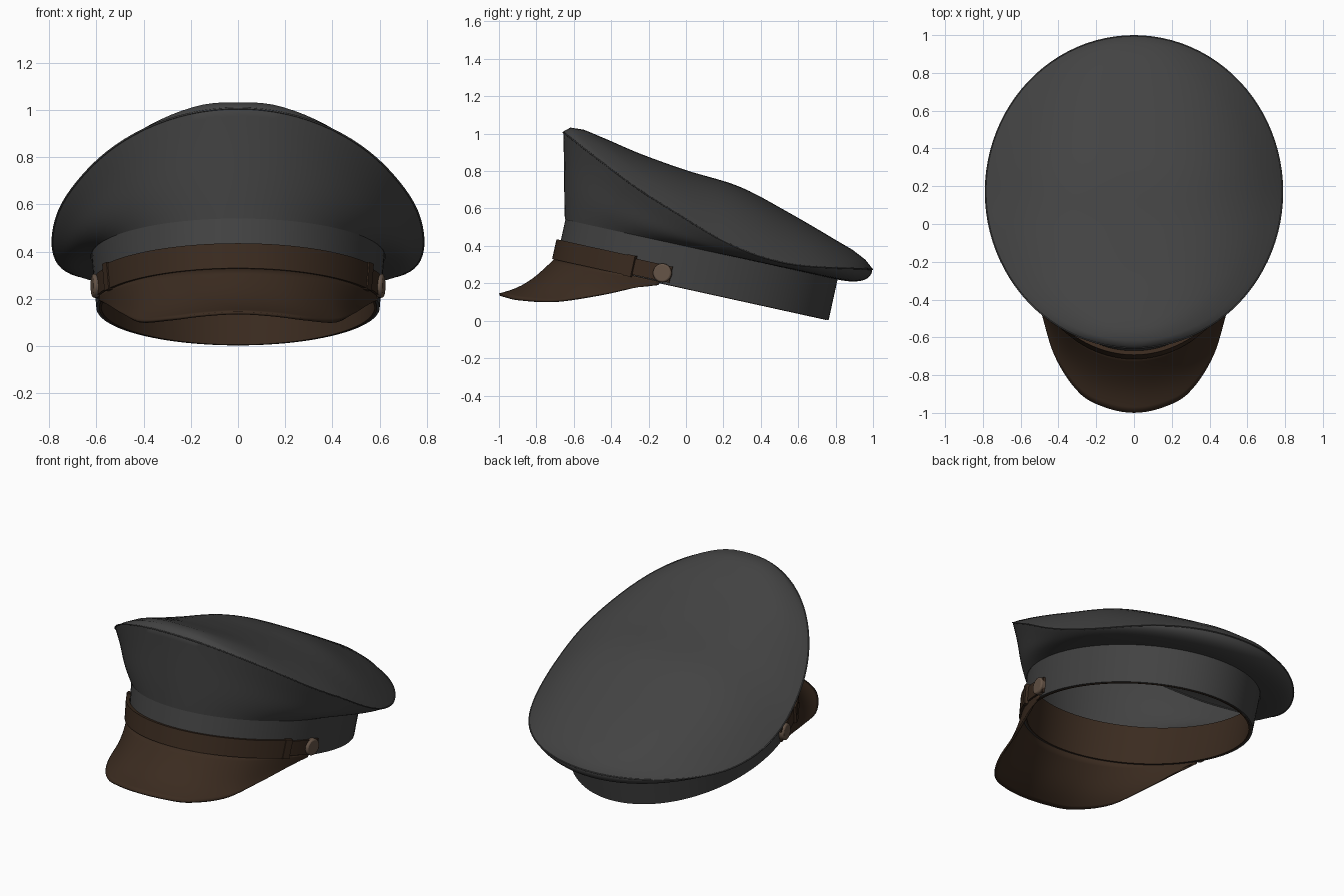
import bpy, bmesh
from math import sin, cos, pi, radians, sqrt
from mathutils import Vector

cube = bpy.data.objects.get("Cube")
if cube:
    bpy.data.objects.remove(cube)


def material(name, rgb):
    m = bpy.data.materials.new(name)
    m.use_nodes = True
    m.diffuse_color = (*rgb, 1)
    bsdf = m.node_tree.nodes["Principled BSDF"]
    bsdf.inputs["Base Color"].default_value = (*rgb, 1)
    bsdf.inputs["Roughness"].default_value = 0.7
    return m


GREY = material("charcoal cloth", (0.056, 0.056, 0.056))
BROWN = material("dark brown leather", (0.043, 0.024, 0.014))
TAN = material("bronze button", (0.13, 0.088, 0.062))


def smooth(ob, angle=40):
    bpy.ops.object.select_all(action='DESELECT')
    ob.select_set(True)
    bpy.context.view_layer.objects.active = ob
    bpy.ops.object.shade_smooth_by_angle(angle=radians(angle))


def loft(name, rows, mat, wrap_row=False, wrap_rows=False, cap=False, tip=None):
    """Skin a list of equally long point rows."""
    bm = bmesh.new()
    grid = [[bm.verts.new(p) for p in row] for row in rows]
    n, k = len(grid), len(grid[0])
    for i in range(n if wrap_rows else n - 1):
        a, b = grid[i], grid[(i + 1) % n]
        for j in range(k if wrap_row else k - 1):
            j2 = (j + 1) % k
            bm.faces.new((a[j], a[j2], b[j2], b[j]))
    if cap:
        bm.faces.new(grid[0])
        bm.faces.new(grid[-1])
    if tip:
        top = bm.verts.new(tip)
        for j in range(k):
            bm.faces.new((grid[-1][j], grid[-1][(j + 1) % k], top))
    bmesh.ops.recalc_face_normals(bm, faces=bm.faces[:])
    me = bpy.data.meshes.new(name)
    bm.to_mesh(me)
    bm.free()
    me.materials.append(mat)
    ob = bpy.data.objects.new(name, me)
    bpy.context.collection.objects.link(ob)
    smooth(ob)
    return ob


def curve_at(pts, t):
    """Smooth interpolation through (parameter, value) pairs."""
    t = min(max(t, pts[0][0]), pts[-1][0])
    i = 0
    while i < len(pts) - 2 and t > pts[i + 1][0]:
        i += 1

    def slope(j):
        a, b = max(j - 1, 0), min(j + 1, len(pts) - 1)
        return (pts[b][1] - pts[a][1]) / (pts[b][0] - pts[a][0])

    (t0, p0), (t1, p1) = pts[i], pts[i + 1]
    h = t1 - t0
    u = (t - t0) / h
    return (p0 * (1 + 2 * u) * (1 - u) ** 2 + slope(i) * h * u * (1 - u) ** 2
            + p1 * u * u * (3 - 2 * u) - slope(i + 1) * h * u * u * (1 - u))


# Tilted head-band frame: angle 0 is the front, w is height along the tilted axis
TILT = radians(12.4)
BAND_H = 0.226


def band_point(ang, off, w):
    along = -(0.745 + off) * cos(ang)
    return Vector(((0.6 + off + 0.09 * w) * sin(ang),
                   0.035 + along * cos(TILT) + w * sin(TILT),
                   0.163 - along * sin(TILT) + w * cos(TILT)))


def band_strip(name, profile, mat, half=None, start=None, steps=96):
    """Sweep a closed (offset, height) profile round the band."""
    if half is None:
        angles = [2 * pi * i / steps for i in range(steps)]
    else:
        a0 = -half if start is None else start
        angles = [a0 + (half - a0) * i / steps for i in range(steps + 1)]
    rows = [[band_point(a, o, w) for o, w in profile] for a in angles]
    return loft(name, rows, mat, wrap_row=True, wrap_rows=half is None, cap=half is not None)


def box(o0, o1, w0, w1):
    return [(o0, w0), (o1, w0), (o1, w1), (o0, w1)]


# Band and leather lining
band_strip("head_band", box(-0.012, 0, 0, BAND_H), GREY)
band_strip("lining", box(-0.022, -0.011, -0.002, BAND_H), BROWN)

# Chin strap with narrow tails and keeper loops
band_strip("strap", box(0.002, 0.024, 0.002, 0.11), BROWN, half=radians(63), steps=48)
for side, label in ((1, "left"), (-1, "right")):
    for part, prof, a, b in (("strap_tail", box(0.001, 0.015, 0.012, 0.1), 62, 80),
                             ("strap_loop", box(0.002, 0.03, -0.002, 0.114), 60.5, 64)):
        band_strip(part + "_" + label, prof, BROWN, half=side * radians(b),
                   start=side * radians(a), steps=8)
    # Button on the strap end
    pos = band_point(side * radians(76.5), 0.01, 0.056)
    bpy.ops.mesh.primitive_cylinder_add(vertices=32, radius=0.05, depth=0.04, location=pos,
                                        rotation=(0, pi / 2, -side * radians(9)))
    button = bpy.context.object
    button.name = "button_" + label
    button.data.materials.append(TAN)
    bev = button.modifiers.new("soft edge", 'BEVEL')
    bev.width, bev.segments = 0.008, 2
    smooth(button)

# Crown: side wall rising from band to rim, then a puffed top
RX, RY, CY = 0.786, 0.826, 0.17
RIM = [(-0.66, 1.01), (-0.46, 0.855), (-0.25, 0.70), (-0.035, 0.565), (0.18, 0.435),
       (0.39, 0.345), (0.61, 0.295), (1.0, 0.275)]
RIDGE = [(-0.66, 1.01), (-0.6, 1.035), (-0.46, 0.985), (-0.25, 0.895), (0, 0.805),
         (0.29, 0.715), (0.555, 0.575), (0.82, 0.42), (0.94, 0.345), (1.0, 0.275)]
ANGLES = [2 * pi * i / 96 for i in range(96)]


def rim_point(a):
    y = CY - RY * cos(a)
    return Vector((RX * sin(a), y, curve_at(RIM, y)))


def wall_point(a, t):
    base, rim = band_point(a, 0.003, BAND_H - 0.004), rim_point(a)
    back = (1 - cos(a)) / 2
    fold = t + 0.07 * sin(2 * pi * t)
    out = (1 - back) * fold + back * sin(t * pi / 2)
    up = (1 - back) * t + back * t * t
    p = base.lerp(rim, out)
    p.z = base.z + (rim.z - base.z) * up - 0.018 * back * sin(pi * t)
    return p


def top_point(a, r):
    x, y = r * RX * sin(a), CY - r * RY * cos(a)
    q = (r * sin(a)) ** 2 / (1 - (r * cos(a)) ** 2)
    ridge = curve_at(RIDGE, y)
    return Vector((x, y, ridge - (ridge - curve_at(RIM, y)) * q ** 1.35))


rows = [[wall_point(a, i / 14) for a in ANGLES] for i in range(15)]
rows += [[top_point(a, sqrt(1 - (i / 20) ** 2)) for a in ANGLES] for i in (2, 4, 6)]
rows += [[top_point(a, 0.92 * (1 - i / 18)) for a in ANGLES] for i in range(1, 18)]
loft("crown", rows, GREY, wrap_row=True, tip=(0, CY, curve_at(RIDGE, CY)))

# Fine piping along the crown rim
piping = bpy.data.curves.new("crown_piping", 'CURVE')
piping.dimensions = '3D'
piping.bevel_depth = 0.004
piping.bevel_resolution = 2
spline = piping.splines.new('POLY')
spline.points.add(len(ANGLES) - 1)
for pt, a in zip(spline.points, ANGLES):
    pt.co = (*rim_point(a), 1)
spline.use_cyclic_u = True
piping.materials.append(GREY)
bpy.context.collection.objects.link(bpy.data.objects.new("crown_piping", piping))

# Visor: from the band's lower front edge to a drooping rounded edge
EDGE = [(0, 0, -0.998, 0.14), (0.16, 0.15, -0.97, 0.131), (0.32, 0.285, -0.895, 0.114),
        (0.52, 0.415, -0.70, 0.104), (0.7, 0.488, -0.46, 0.137),
        (0.85, 0.545, -0.28, 0.175), (1, 0.582, -0.15, 0.2)]
edge = [(-s, Vector((-x, y, z))) for s, x, y, z in EDGE[:0:-1]]
edge += [(s, Vector((x, y, z))) for s, x, y, z in EDGE]
rows = []
for i in range(65):
    s = i / 32 - 1
    ang = s * radians(76)
    inner, outer = band_point(ang, 0.004, 0.008), curve_at(edge, s)
    row = []
    for j in range(11):
        p = inner.lerp(outer, j / 10)
        p.z -= 0.035 * cos(ang) * sin(pi * j / 10)
        row.append(p)
    rows.append(row)
visor = loft("visor", rows, BROWN)
thick = visor.modifiers.new("thickness", 'SOLIDIFY')
thick.thickness, thick.offset = 0.012, 0
